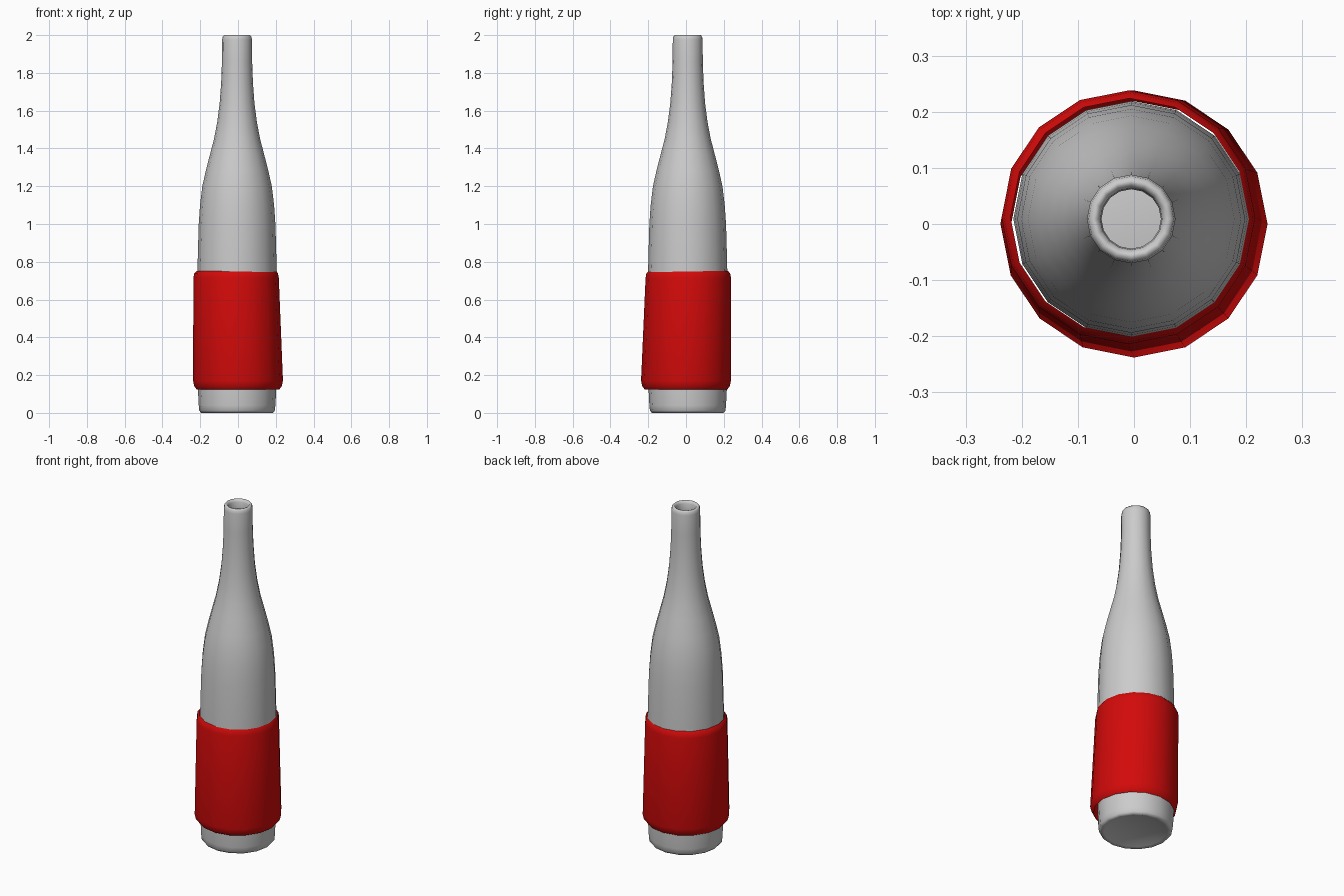
import bpy, bmesh, math

if "Cube" in bpy.data.objects:
    bpy.data.objects.remove(bpy.data.objects["Cube"])

SIDES = 16


def lathe(name, rings, cap_first=False):
    """Skin a stack of (radius, z, centre x, centre y) rings."""
    bm = bmesh.new()
    loops = []
    for r, z, cx, cy in rings:
        loops.append([bm.verts.new((cx + r * math.cos(2 * math.pi * i / SIDES),
                                    cy + r * math.sin(2 * math.pi * i / SIDES), z))
                      for i in range(SIDES)])
    for a, b in zip(loops, loops[1:]):
        for i in range(SIDES):
            j = (i + 1) % SIDES
            bm.faces.new((a[i], a[j], b[j], b[i]))
    if cap_first:
        bm.faces.new(loops[0][::-1])
    mesh = bpy.data.meshes.new(name)
    bm.to_mesh(mesh)
    bm.free()
    obj = bpy.data.objects.new(name, mesh)
    bpy.context.collection.objects.link(obj)
    for p in mesh.polygons:
        p.use_smooth = True
    return obj


# bottle: recessed base, body, shoulder, neck, rounded lip and inner wall
profile = [(0.13, 0.02), (0.172, 0.004), (0.19, 0.0), (0.2, 0.012), (0.203, 0.04),
           (0.207, 0.12), (0.21, 0.4), (0.21, 0.74), (0.207, 0.86), (0.203, 1.0),
           (0.196, 1.1), (0.184, 1.2), (0.166, 1.28), (0.143, 1.37), (0.122, 1.45),
           (0.105, 1.54), (0.092, 1.64), (0.084, 1.75), (0.080, 1.86),
           (0.079, 1.975), (0.076, 1.992), (0.069, 2.0), (0.061, 1.998),
           (0.055, 1.985), (0.053, 1.95), (0.053, 1.85)]
lathe("bottle", [(r, z, -0.005, 0.009) for r, z in profile], cap_first=True)

# label sleeve: open tube, slightly skewed, with turned-in edges
label = lathe("label", [(0.219, 0.125, 0, 0), (0.231, 0.14, 0, 0), (0.238, 0.17, 0, 0),
                        (0.226, 0.715, -0.01, 0.012), (0.222, 0.737, -0.01, 0.012),
                        (0.212, 0.75, -0.008, 0.012)])
red = bpy.data.materials.new("red")
red.diffuse_color = (0.65, 0.003, 0.003, 1)
red.use_nodes = True
red.node_tree.nodes["Principled BSDF"].inputs["Base Color"].default_value = red.diffuse_color
label.data.materials.append(red)
